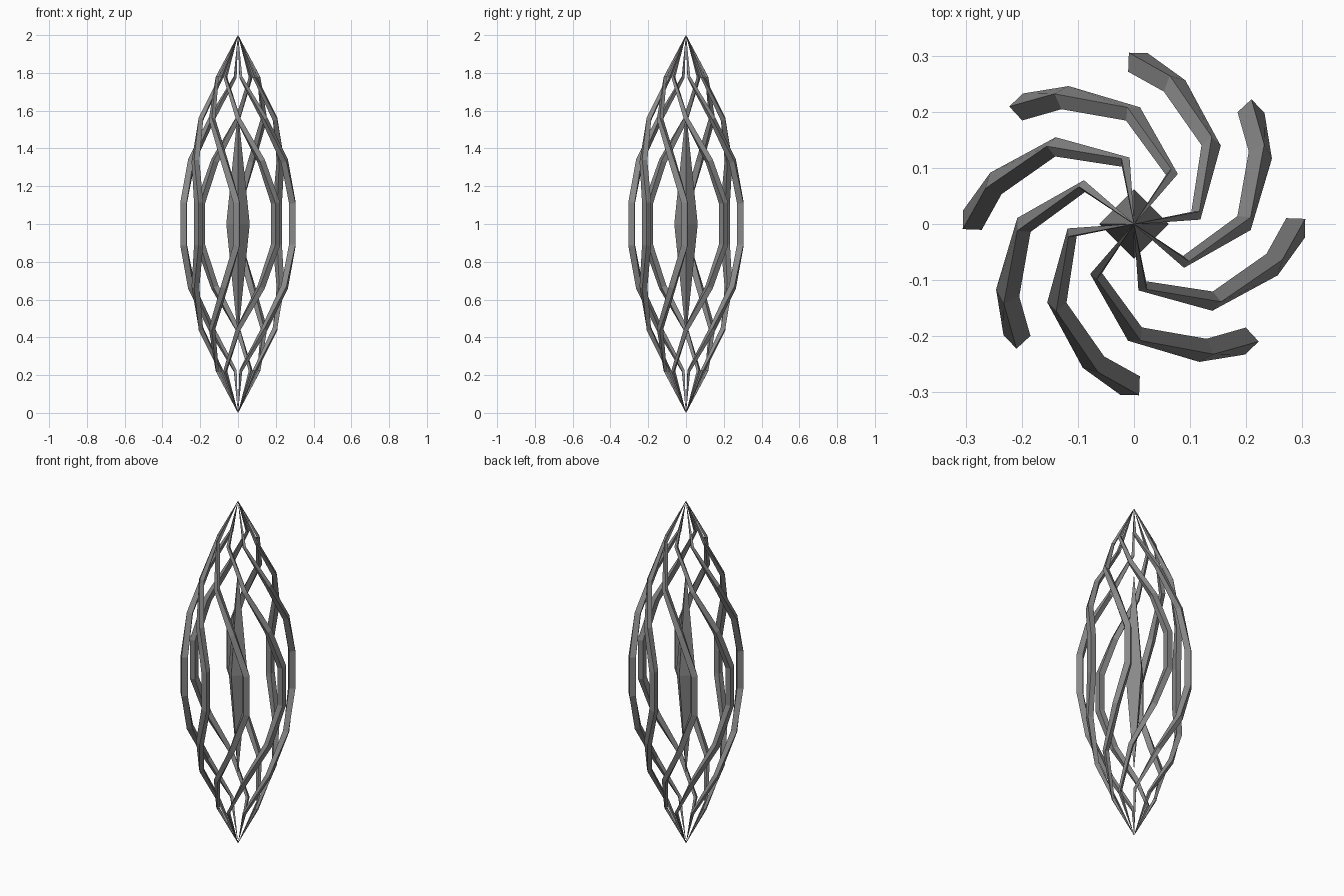
import bpy, bmesh
from math import sin, cos, pi, radians
from mathutils import Vector

if "Cube" in bpy.data.objects:
    bpy.data.objects.remove(bpy.data.objects["Cube"])

COUNT, STEPS = 8, 9

dark = bpy.data.materials.new("dark_grey")
dark.diffuse_color = (0.25, 0.25, 0.25, 1)
dark.use_nodes = True
dark.node_tree.nodes["Principled BSDF"].inputs["Base Color"].default_value = dark.diffuse_color


def make_object(name, bm):
    bmesh.ops.recalc_face_normals(bm, faces=bm.faces[:])
    mesh = bpy.data.meshes.new(name)
    bm.to_mesh(mesh)
    bm.free()
    mesh.materials.append(dark)
    ob = bpy.data.objects.new(name, mesh)
    bpy.context.collection.objects.link(ob)
    return ob


def rib_angle(i, start):
    # ribs twist away from the equator equally above and below
    return start - 0.7 * pi * (sin(pi * 4 / STEPS) - sin(pi * i / STEPS))


def rib_point(i, start):
    r = 0.292 * max(sin(pi * i / STEPS), 0) ** 0.9
    a = rib_angle(i, start)
    return Vector((r * cos(a), r * sin(a), 2 * i / STEPS))


def make_rib(name, start):
    bm = bmesh.new()
    pts = [rib_point(i, start) for i in range(STEPS + 1)]
    rings = []
    for i, p in enumerate(pts):
        before = (p - pts[i - 1]).normalized() if i > 0 else Vector()
        after = (pts[i + 1] - p).normalized() if i < STEPS else Vector()
        t = (before + after).normalized()
        a = rib_angle(i, start)
        n = Vector((cos(a), sin(a), 0))
        n = (n - t * n.dot(t)).normalized()
        b = t.cross(n)
        h = 0.0004 + 0.0168 * max(sin(pi * i / STEPS), 0) ** 0.8
        rings.append([bm.verts.new(p + n * u * h + b * v * h)
                      for u, v in ((1, 1), (-1, 1), (-1, -1), (1, -1))])
    for lo, hi in zip(rings, rings[1:]):
        for k in range(4):
            m = (k + 1) % 4
            bm.faces.new((lo[k], lo[m], hi[m], hi[k]))
    bm.faces.new(rings[0])
    bm.faces.new(rings[-1])
    return make_object(name, bm)


# Twisted cage ribs
for k in range(COUNT):
    make_rib(f"cage_rib_{k + 1}", k * 2 * pi / COUNT - radians(1.4))

# Core crystal: four-sided double pyramid
bm = bmesh.new()
waist = [bm.verts.new((0.062 * cos(k * pi / 2), 0.062 * sin(k * pi / 2), 1)) for k in range(4)]
for z in (0.4, 1.6):
    apex = bm.verts.new((0, 0, z))
    for k in range(4):
        bm.faces.new((waist[k], waist[(k + 1) % 4], apex))
make_object("core_crystal", bm)
